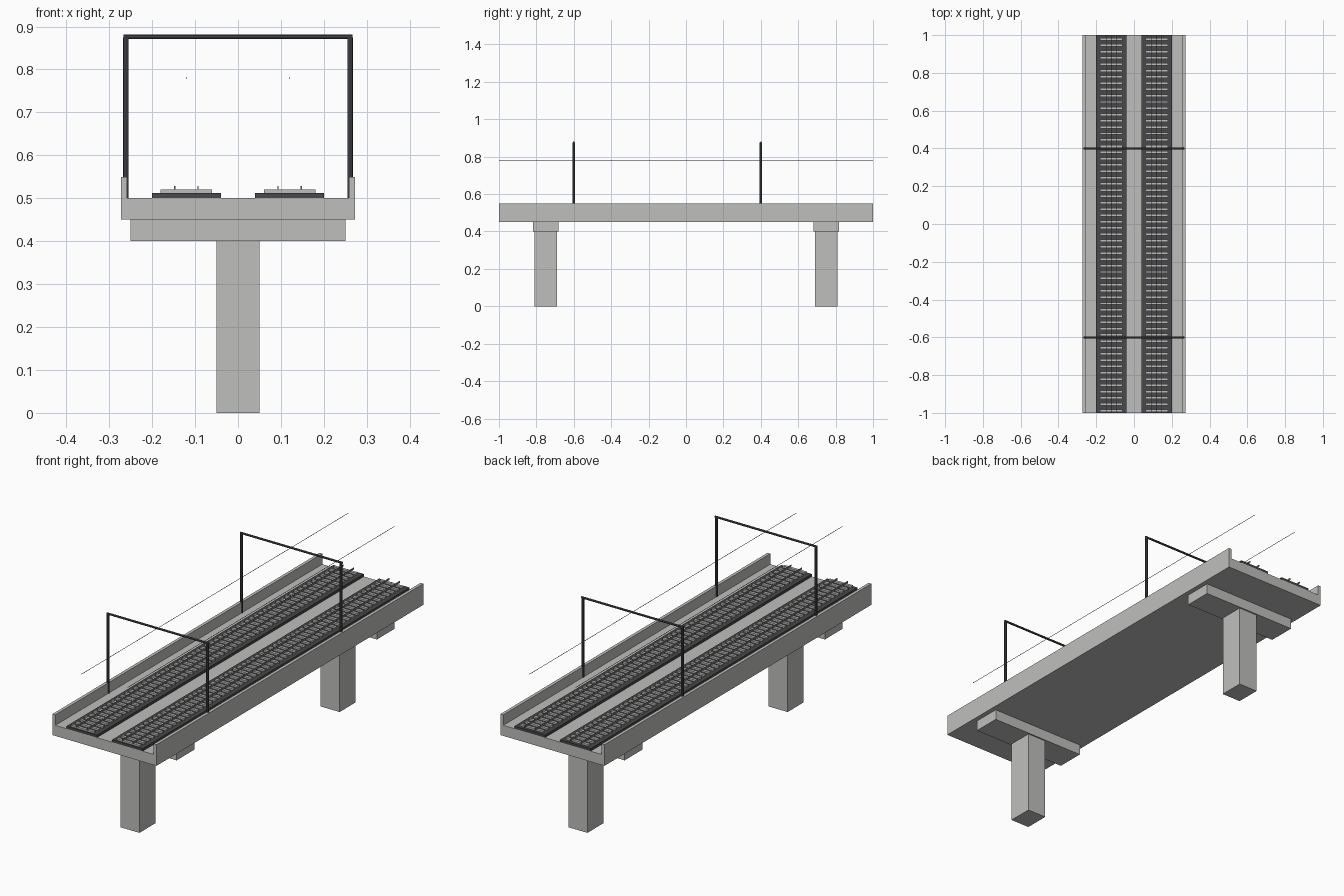
import bpy
import math

cube = bpy.data.objects.get("Cube")
if cube:
    bpy.data.objects.remove(cube)


def material(name, rgb, rough=0.8):
    m = bpy.data.materials.new(name)
    m.use_nodes = True
    m.diffuse_color = (*rgb, 1)
    bsdf = m.node_tree.nodes["Principled BSDF"]
    bsdf.inputs["Base Color"].default_value = (*rgb, 1)
    bsdf.inputs["Roughness"].default_value = rough
    return m


concrete = material("concrete grey", (0.52, 0.52, 0.51))
ballast = material("dark ballast", (0.065, 0.065, 0.07))
steel = material("rail steel", (0.25, 0.25, 0.26))
dark_metal = material("dark metal", (0.07, 0.075, 0.085))


def prism(name, outline, y0, y1, mat):
    """Extrude an (x, z) outline along y."""
    n = len(outline)
    verts = [(x, y, z) for y in (y0, y1) for x, z in outline]
    faces = [tuple(range(n)), tuple(reversed(range(n, 2 * n)))]
    faces += [(i, i + n, (i + 1) % n + n, (i + 1) % n) for i in range(n)]
    mesh = bpy.data.meshes.new(name)
    mesh.from_pydata(verts, [], faces)
    mesh.materials.append(mat)
    obj = bpy.data.objects.new(name, mesh)
    bpy.context.collection.objects.link(obj)
    return obj


def box(name, x0, x1, y0, y1, z0, z1, mat):
    return prism(name, [(x0, z0), (x1, z0), (x1, z1), (x0, z1)], y0, y1, mat)


def rod(name, centre, length, radius, mat, rotation=(0, 0, 0)):
    bpy.ops.mesh.primitive_cylinder_add(vertices=8, radius=radius, depth=length,
                                        location=centre, rotation=rotation)
    obj = bpy.context.object
    obj.name = name
    obj.data.materials.append(mat)
    return obj


# Trough-shaped deck with parapets
half = [(0.273, 0.45), (0.273, 0.55), (0.258, 0.55), (0.258, 0.50)]
prism("deck", half + [(-x, z) for x, z in reversed(half)], -1, 1, concrete)

# Piers and their caps
for end, y in (("front", -0.75), ("back", 0.75)):
    box(end + "_column", -0.05, 0.05, y - 0.06, y + 0.06, 0, 0.40, concrete)
    box(end + "_pier_cap", -0.25, 0.25, y - 0.067, y + 0.067, 0.40, 0.45, concrete)

# Two tracks: ballast bed, sleepers, rails and overhead wire
SLEEPERS = 60
pitch = 2 / SLEEPERS
for side, cx in (("right", -0.12), ("left", 0.12)):
    box(side + "_track_bed", cx - 0.08, cx + 0.08, -1, 1, 0.50, 0.512, ballast)
    sleeper = box(side + "_sleepers", cx - 0.06, cx + 0.06, -0.994, -0.981,
                  0.512, 0.52, concrete)
    rows = sleeper.modifiers.new("rows", "ARRAY")
    rows.count = SLEEPERS
    rows.use_relative_offset = False
    rows.use_constant_offset = True
    rows.constant_offset_displace = (0, pitch, 0)
    for tag, dx in (("outer", -0.027), ("inner", 0.027)):
        x = cx + math.copysign(1, cx) * -dx
        box(f"{side}_{tag}_rail", x - 0.0015, x + 0.0015, -1, 1, 0.52, 0.528, steel)
    rod(side + "_overhead_wire", (cx, 0, 0.78), 2, 0.001, dark_metal,
        (math.pi / 2, 0, 0))

# Overhead gantries
for end, y in (("front", -0.6), ("back", 0.4)):
    for side, x in (("right", -0.261), ("left", 0.261)):
        rod(f"{end}_{side}_post", (x, y, 0.6875), 0.375, 0.0065, dark_metal)
    rod(end + "_gantry_beam", (0, y, 0.876), 0.534, 0.005, dark_metal,
        (0, math.pi / 2, 0))
